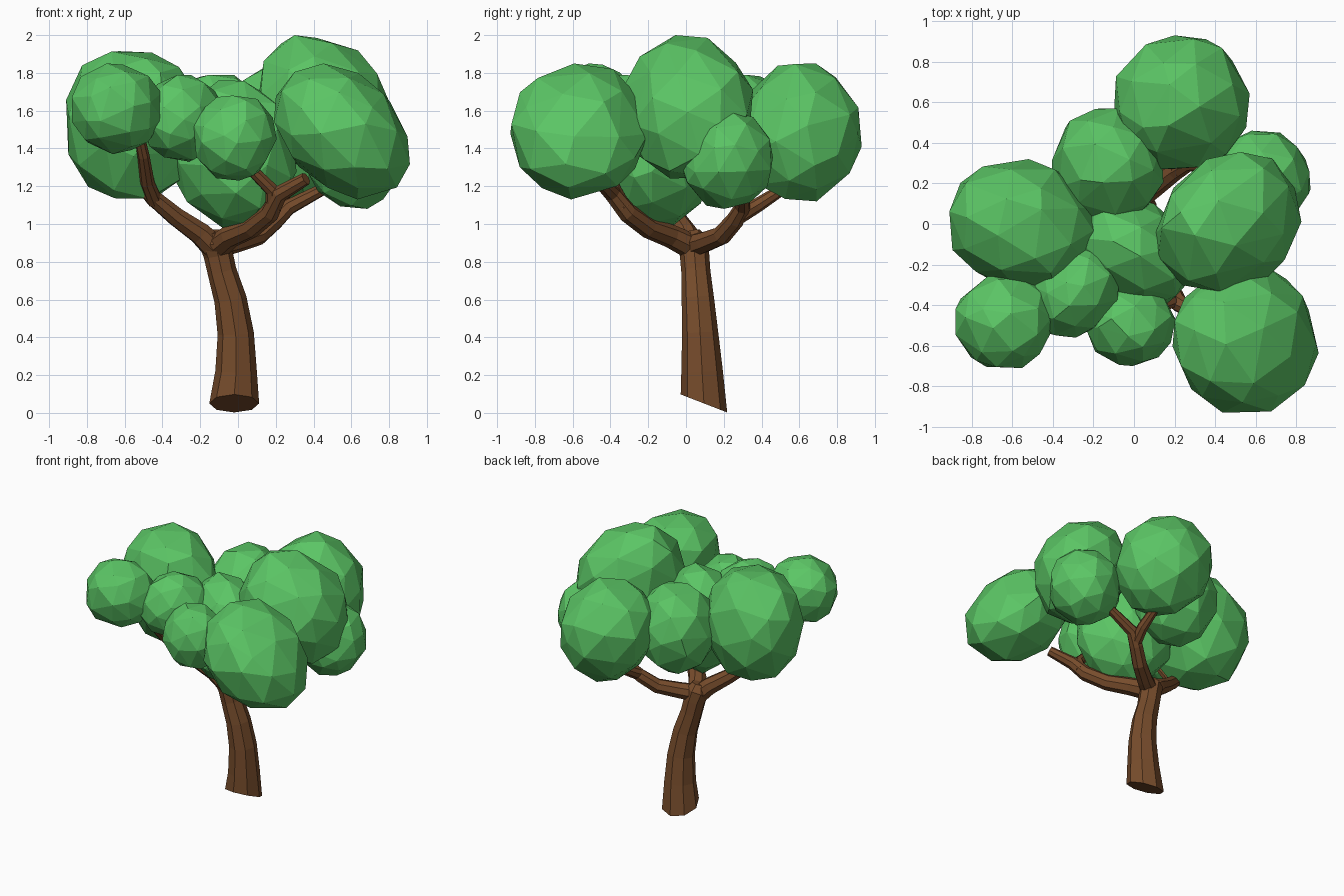
import bpy, bmesh, math, random
from mathutils import Vector, Euler

if "Cube" in bpy.data.objects:
    bpy.data.objects.remove(bpy.data.objects["Cube"], do_unlink=True)
rng = random.Random(11)


def material(name, rgb):
    m = bpy.data.materials.new(name)
    m.use_nodes = True
    m.diffuse_color = (*rgb, 1)
    bsdf = m.node_tree.nodes["Principled BSDF"]
    bsdf.inputs["Base Color"].default_value = (*rgb, 1)
    bsdf.inputs["Roughness"].default_value = 0.9
    return m


leaf = material("leaf_green", (0.105, 0.56, 0.13))
bark = material("bark_brown", (0.185, 0.073, 0.025))


def finish(bm, name, mat):
    bmesh.ops.recalc_face_normals(bm, faces=bm.faces)
    mesh = bpy.data.meshes.new(name)
    bm.to_mesh(mesh)
    bm.free()
    mesh.materials.append(mat)
    obj = bpy.data.objects.new(name, mesh)
    bpy.context.collection.objects.link(obj)
    return obj


def limb(name, path, sides=8, start_dir=None):
    """Faceted tube through (x, y, z, radius) points."""
    bm = bmesh.new()
    pts = [Vector(p[:3]) for p in path]
    rings = []
    for i, p in enumerate(pts):
        d = (pts[min(i + 1, len(pts) - 1)] - pts[max(i - 1, 0)]).normalized()
        if i == 0 and start_dir:
            d = Vector(start_dir).normalized()
        if i == 0:
            ref = Vector((1, 0, 0)) if abs(d.x) < 0.7 else Vector((0, 1, 0))
        u = (ref - d * ref.dot(d)).normalized()
        ref = u
        v = d.cross(u)
        ring = []
        for k in range(sides):
            a = math.tau * k / sides
            ring.append(bm.verts.new(p + (u * math.cos(a) + v * math.sin(a)) * path[i][3]))
        rings.append(ring)
    for a, b in zip(rings, rings[1:]):
        for k in range(sides):
            n = (k + 1) % sides
            bm.faces.new((a[k], a[n], b[n], b[k]))
    bm.faces.new(rings[0])
    bm.faces.new(rings[-1])
    return finish(bm, name, bark)


def foliage(name, center, radii, lean=(0, 0)):
    """Irregular faceted clump fitted to its radii; lean slants x along y and z."""
    bm = bmesh.new()
    bmesh.ops.create_icosphere(bm, subdivisions=2, radius=1)
    turn = Euler([rng.uniform(0, math.tau) for _ in range(3)]).to_matrix()
    for v in bm.verts:
        jitter = Vector([rng.uniform(-0.12, 0.12) for _ in range(3)])
        v.co = turn @ (v.co + jitter).normalized() * rng.uniform(0.97, 1.03)
        v.co.x += lean[0] * v.co.y + lean[1] * v.co.z
    for axis in range(3):
        lo = min(v.co[axis] for v in bm.verts)
        hi = max(v.co[axis] for v in bm.verts)
        for v in bm.verts:
            t = (v.co[axis] - lo) / (hi - lo) * 2 - 1
            v.co[axis] = center[axis] + t * radii[axis]
    bmesh.ops.dissolve_limit(bm, angle_limit=math.radians(13), verts=bm.verts, edges=bm.edges)
    return finish(bm, name, leaf)


# Curved trunk with a slanted foot
limb("trunk", [
    (-0.02, 0.095, 0.05, 0.132), (-0.01, 0.085, 0.22, 0.11), (-0.012, 0.075, 0.42, 0.096),
    (-0.04, 0.063, 0.6, 0.086), (-0.085, 0.052, 0.75, 0.077), (-0.105, 0.045, 0.84, 0.078),
    (-0.125, 0.03, 0.91, 0.085), (-0.13, 0.02, 0.96, 0.055)], start_dir=(0, 0.36, 0.93))

# Left-hand limb and its fork
limb("side_branch", [
    (-0.1, 0.04, 0.85, 0.07), (-0.2, 0.0, 0.95, 0.062), (-0.33, -0.06, 1.04, 0.052),
    (-0.45, -0.12, 1.14, 0.045), (-0.51, -0.13, 1.21, 0.038), (-0.58, -0.1, 1.3, 0.03)])
limb("side_twig", [
    (-0.44, -0.11, 1.12, 0.042), (-0.48, -0.2, 1.22, 0.038),
    (-0.5, -0.32, 1.36, 0.032), (-0.53, -0.4, 1.5, 0.027)])

# Front limb and its fork
limb("front_branch", [
    (-0.12, 0.05, 0.87, 0.07), (-0.04, -0.08, 0.935, 0.062), (0.07, -0.2, 0.98, 0.056),
    (0.17, -0.31, 1.06, 0.052), (0.22, -0.39, 1.16, 0.045), (0.36, -0.47, 1.24, 0.034)])
limb("front_twig", [
    (0.19, -0.33, 1.08, 0.044), (0.18, -0.38, 1.18, 0.038), (0.06, -0.43, 1.3, 0.03)])

# Back limb and its fork
limb("back_branch", [
    (-0.13, 0.02, 0.88, 0.065), (-0.01, 0.1, 0.905, 0.057), (0.11, 0.19, 0.94, 0.052),
    (0.2, 0.26, 1.02, 0.048), (0.27, 0.3, 1.09, 0.042), (0.46, 0.3, 1.19, 0.032)])
limb("back_twig", [
    (0.21, 0.26, 1.03, 0.044), (0.24, 0.38, 1.1, 0.038), (0.24, 0.52, 1.19, 0.03)])

# Foliage clumps
for clump in [
    ("left_foliage", (-0.555, -0.005, 1.525), (0.355, 0.325, 0.39), (-0.1, 0)),
    ("left_front_foliage", (-0.64, -0.48, 1.61), (0.24, 0.23, 0.24)),
    ("back_foliage", (0.235, 0.60, 1.485), (0.335, 0.33, 0.365), (0, -0.1)),
    ("top_foliage", (0.465, 0.01, 1.62), (0.36, 0.345, 0.38), (0.15, -0.2)),
    ("right_front_foliage", (0.55, -0.565, 1.49), (0.36, 0.365, 0.36), (0, -0.3)),
    ("right_back_foliage", (0.62, 0.215, 1.345), (0.25, 0.245, 0.265)),
    ("left_back_foliage", (-0.13, 0.29, 1.48), (0.275, 0.28, 0.31)),
    ("center_foliage", (-0.02, -0.14, 1.37), (0.33, 0.275, 0.39), (-0.2, 0)),
    ("front_foliage", (-0.015, -0.50, 1.455), (0.22, 0.20, 0.225)),
    ("inner_front_foliage", (-0.29, -0.34, 1.56), (0.22, 0.22, 0.23), (0.2, 0)),
]:
    foliage(*clump)
